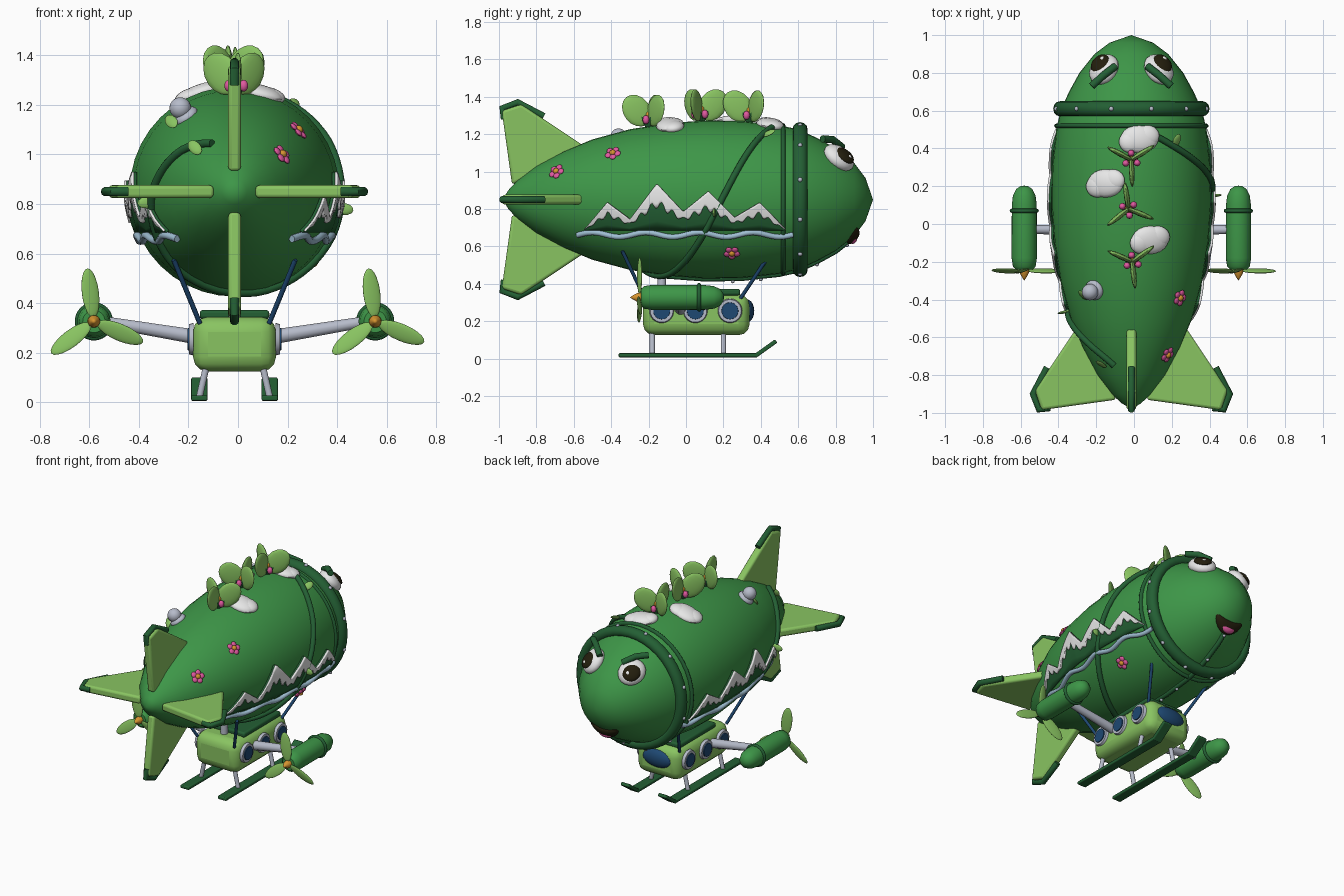
import bpy, bmesh
from math import pi, sin, cos, radians, sqrt
from mathutils import Matrix, Vector

if "Cube" in bpy.data.objects:
    bpy.data.objects.remove(bpy.data.objects["Cube"])

CX, AXIS = -0.014, 0.85


def material(name, *rgb):
    m = bpy.data.materials.new(name)
    m.use_nodes = True
    m.diffuse_color = (*rgb, 1)
    m.node_tree.nodes["Principled BSDF"].inputs["Base Color"].default_value = (*rgb, 1)
    return m


GREEN = material("leaf green", .047, .305, .064)
LIGHT = material("light green", .25, .55, .12)
DARK = material("dark green", .017, .115, .034)
WHITE = material("white", .82, .82, .82)
GREY = material("pale grey", .47, .5, .59)
RIVER = material("river blue", .35, .52, .65)
NAVY = material("navy", .013, .065, .17)
PINK = material("pink", .75, .1, .35)
ORANGE = material("orange", .68, .3, .03)
BLACK = material("dark brown", .017, .013, .004)


# ---- helpers ----
def smooth(o, angle=40):
    bpy.ops.object.select_all(action='DESELECT')
    o.select_set(True)
    bpy.context.view_layer.objects.active = o
    bpy.ops.object.shade_smooth_by_angle(angle=radians(angle))


def add(name, bm, mat):
    bmesh.ops.recalc_face_normals(bm, faces=bm.faces)
    me = bpy.data.meshes.new(name)
    bm.to_mesh(me)
    bm.free()
    me.materials.append(mat)
    o = bpy.data.objects.new(name, me)
    bpy.context.collection.objects.link(o)
    smooth(o)
    return o


def bevel(o, width, segments=3):
    b = o.modifiers.new("round", 'BEVEL')
    b.width, b.segments = width, segments
    return o


def at(x, y, z):
    return Matrix.Translation((CX + x, y, z))


def balls(name, mat, items, seg=20):
    bm = bmesh.new()
    for m, size in items:
        bmesh.ops.create_uvsphere(bm, u_segments=seg, v_segments=seg // 2, radius=1,
                                  matrix=m @ Matrix.Diagonal((*size, 1)))
    return add(name, bm, mat)


def box(name, mat, loc, size, width):
    bm = bmesh.new()
    bmesh.ops.create_cube(bm, size=1, matrix=at(*loc) @ Matrix.Diagonal((*size, 1)))
    return bevel(add(name, bm, mat), width)


def tube(name, mat, points, r, r_end=None):
    cu = bpy.data.curves.new(name, 'CURVE')
    cu.dimensions, cu.bevel_depth, cu.bevel_resolution, cu.use_fill_caps = '3D', r, 3, True
    cu.materials.append(mat)
    s = cu.splines.new('POLY')
    s.points.add(len(points) - 1)
    for i, (p, q) in enumerate(zip(s.points, points)):
        p.co = (q[0] + CX, q[1], q[2], 1)
        p.radius = 1 + ((r_end or r) / r - 1) * i / (len(points) - 1)
    o = bpy.data.objects.new(name, cu)
    bpy.context.collection.objects.link(o)
    bpy.ops.object.select_all(action='DESELECT')
    o.select_set(True)
    bpy.context.view_layer.objects.active = o
    bpy.ops.object.convert(target='MESH')
    o = bpy.context.object
    o.data.materials.clear()
    o.data.materials.append(mat)
    smooth(o, 50)


def lathe(name, mat, profile, x=0, z=AXIS, seg=40):
    """Spin (y, radius) pairs round an axis along y."""
    bm = bmesh.new()
    rings = [[bm.verts.new((CX + x + r * sin(a), y, z + r * cos(a)))
              for a in (2 * pi * k / seg for k in range(seg))] for y, r in profile]
    for a, b in zip(rings, rings[1:]):
        for k in range(seg):
            n = (k + 1) % seg
            bm.faces.new((a[k], a[n], b[n], b[k]))
    bmesh.ops.remove_doubles(bm, verts=bm.verts, dist=1e-5)
    add(name, bm, mat)


def ring(name, mat, y, major, width, thick, x=0, z=AXIS):
    prof = [(y + width * cos(t), major + thick * sin(t)) for t in (k * pi / 6 for k in range(13))]
    lathe(name, mat, prof, x, z)


# ---- hull ----
HULL = [(-.98, 0), (-.95, .05), (-.9, .105), (-.8, .18), (-.65, .26), (-.5, .322), (-.3, .376),
        (-.1, .408), (.1, .423), (.3, .42), (.5, .398), (.6, .375), (.7, .33), (.8, .275),
        (.9, .195), (.96, .115), (1, 0)]


def lerp(table, t):
    for (a, u), (b, v) in zip(table, table[1:]):
        if t <= b:
            return u + (v - u) * (t - a) / (b - a)
    return table[-1][1]


def rad(y):
    return lerp(HULL, y)


def skin(y, deg, lift=0):
    t, r = radians(deg), rad(y) + lift
    return Vector((r * sin(t), y, AXIS + r * cos(t)))


def frame(y, deg, lift=0):
    """Local z points out of the hull, local y runs towards the nose."""
    t, slope = radians(deg), (rad(y + .03) - rad(y - .03)) / .06
    n = Vector((sin(t), -slope, cos(t))).normalized()
    f = Vector((slope * sin(t), 1, slope * cos(t))).normalized()
    p = skin(y, deg) + n * lift
    m = Matrix((f.cross(n), f, n)).transposed().to_4x4()
    return at(*p) @ m


def shift(m, x, y, z):
    return m @ Matrix.Translation((x, y, z))


lathe("hull", GREEN, HULL)
ring("collar", DARK, .61, .378, .04, .036)
ring("thin_band", DARK, .52, .393, .012, .016)
balls("collar_rivets", GREY, [(at(*skin(.61, a, .04)), (.013,) * 3) for a in range(15, 375, 30)], 10)
tube("keel_strap", DARK, [skin(y / 50, 180) for y in range(-5, 44)], .016)
balls("keel_rivets", GREY, [(at(*skin(y, 180, .016)), (.011,) * 3) for y in (.25, .4, .7, .86)], 10)

# ---- climbing vine with leaves ----
tube("vine", DARK, [skin(.46 - 1.21 * k / 60, 20 + 315 * k / 60, .008) for k in range(61)], .017)
for y, a, tilt in ((.44, 34, .6), (.15, 99, 1.5), (-.46, 263, 1.5), (-.37, 318, .6), (-.73, 318, .6)):
    balls("vine_leaf", LIGHT, [(frame(y, a, .025) @ Matrix.Rotation(tilt, 4, 'X'),
                                (.024, .038, .008))], 12)

# ---- tail fins ----
FIN = [(.27, -.52), (.51, -.88), (.475, -.985), (.08, -.93)]
CAP = [(.43, -.972), (.49, -.982), (.52, -.9), (.445, -.76)]
for i, name in enumerate(("top", "left", "bottom", "right")):
    s, c = round(sin(i * pi / 2)), round(cos(i * pi / 2))
    bm = bmesh.new()
    sides = [[bm.verts.new((CX + r * s + h * c, y, AXIS + r * c - h * s)) for r, y in FIN]
             for h in (-.026, .026)]
    for f in sides:
        bm.faces.new(f)
    for k in range(4):
        n = (k + 1) % 4
        bm.faces.new((sides[0][k], sides[0][n], sides[1][n], sides[1][k]))
    bevel(add(name + "_fin", bm, LIGHT), .015)
    tube(name + "_fin_cap", DARK, [(r * s, y, AXIS + r * c) for r, y in CAP], .019)

# ---- mountains and river on both flanks ----
RIDGE = [(-.54, .695), (-.42, .835), (-.3, .745), (-.155, .935), (-.015, .785), (.12, .895),
         (.26, .755), (.395, .835), (.53, .695)]


def flank(y, z, side, lift):
    return (side * sqrt((rad(y) + lift) ** 2 - (z - AXIS) ** 2), y, z)


def strip(name, mat, side, low, lift):
    bm = bmesh.new()
    cols = []
    for k in range(108):
        y = -.54 + k * .01
        top = lerp(RIDGE, y)
        cols.append([bm.verts.new(Vector(flank(y, low(y, top) + (top - low(y, top)) * j / 5, side, lift))
                                  + Vector((CX, 0, 0))) for j in range(6)])
    for a, b in zip(cols, cols[1:]):
        for j in range(5):
            bm.faces.new((a[j], b[j], b[j + 1], a[j + 1]))
    m = add(name, bm, mat).modifiers.new("thick", 'SOLIDIFY')
    m.thickness, m.offset = .012, 0


for side, name in ((1, "left"), (-1, "right")):
    strip(name + "_mountains", DARK, side, lambda y, t: .688, .008)
    strip(name + "_snow", WHITE, side,
          lambda y, t: t - .42 * (t - .685) * (1 + .25 * sin(y * 110)), .018)
    tube(name + "_river", RIVER, [flank(y, .662 + .012 * sin(y * 22), side, .01)
                                  for y in (-.58 + k * .0192 for k in range(61))], .015)

# ---- face ----
for side in (1, -1):
    eye = frame(.815, side * 33, .005)
    balls("eye", WHITE, [(eye, (.082, .093, .05))])
    balls("pupil", BLACK, [(shift(eye, side * .01, .012, .034), (.054, .06, .024))])
    balls("glint", WHITE, [(shift(eye, side * .01 + .012, .034, .053), (.012, .012, .006))], 10)
    tube("brow", DARK, [(side * .085, .835, 1.13), (side * .15, .785, 1.17), (side * .21, .73, 1.175)], .02)
mouth = frame(.9, 180)
for name, mat, loc, size in (("mouth", BLACK, (0, -.01, 0), (.105, .045, .022)),
                             ("tongue", PINK, (0, -.02, .012), (.05, .022, .016))):
    o = balls(name, mat, [(Matrix.Translation(loc), size)])
    for v in o.data.vertices:
        x = v.co.x
        v.co.y += 4 * x * x
        v.co.z -= 2 * x * x
    o.data.transform(mouth)

# ---- garden on top ----
for y, x, turn in ((.34, 0, 32), (.08, -.015, 98), (-.2, .005, 36)):
    base = at(x, y, AXIS + rad(y))
    for k in range(3):
        leaf = base @ Matrix.Rotation(radians(turn + 120 * k), 4, 'Z') @ Matrix.Rotation(.65, 4, 'Y')
        balls("leaf", LIGHT, [(shift(leaf, 0, 0, .105), (.072, .015, .092))], 16)
        a, b = leaf @ Vector((0, 0, 0)), leaf @ Vector((0, 0, .14))
        tube("leaf_vein", DARK, [(p.x - CX, p.y, p.z) for p in (a, b)], .017, .009)
    balls("blossom", PINK, [(shift(base, .035 * cos(t), .035 * sin(t), .035), (.018, .018, .024))
                            for t in (radians(turn + 60 + 120 * k) for k in range(3))], 12)
    balls("blossom_heart", ORANGE, [(shift(base, 0, 0, .06), (.02, .02, .025))], 12)
for y, a in ((.45, 6), (.215, -19), (-.085, 14)):
    m = frame(y, a)
    balls("cloud", WHITE, [(m, (.1, .075, .035)), (shift(m, .04, .015, 0), (.068, .06, .032)),
                           (shift(m, -.045, -.015, 0), (.064, .06, .032))])
vent = frame(-.35, -33)
balls("vent", GREY, [(vent, (.054, .054, .03)), (shift(vent, 0, 0, .04), (.044, .044, .044))])
for y, a in ((-.39, 46), (-.69, 52), (.245, 132)):
    m = frame(y, a, .006)
    balls("flower", PINK, [(shift(m, .027 * cos(t), .027 * sin(t), 0), (.018, .018, .009))
                           for t in (2 * pi * k / 5 for k in range(5))], 12)
    balls("flower_heart", ORANGE, [(shift(m, 0, 0, .005), (.017, .017, .014))], 12)

# ---- gondola ----
box("gondola", LIGHT, (0, .055, .235), (.335, .57, .22), .06)
box("gondola_roof", DARK, (0, .09, .355), (.28, .4, .035), .012)
balls("windshield", NAVY, [(at(0, .325, .255), (.115, .04, .062))])
tube("hanger", GREY, [(0, -.13, .33), (0, -.13, .47)], .024)
for side in (1, -1):
    for y in (-.13, .05, .235):
        for name, mat, r, d in (("window_frame", GREY, .066, .018), ("window", NAVY, .048, .024)):
            bm = bmesh.new()
            bmesh.ops.create_cone(bm, cap_ends=True, segments=24, radius1=r, radius2=r * .92, depth=d,
                                  matrix=at(side * (.165 + d / 2), y, .255)
                                  @ Matrix.Rotation(side * pi / 2, 4, 'Y'))
            add(name, bm, mat)
    for y0, y1 in ((-.34, -.22), (.46, .29)):
        tube("stay", NAVY, [(side * .245, y0, .575), (side * .14, y1, .32)], .01)

    # landing skids
    box("skid", DARK, (side * .142, .01, .018), (.065, .74, .022), .006)
    o = box("skid_tip", DARK, (0, 0, 0), (.065, .14, .022), .006)
    o.data.transform(Matrix.Translation((-CX, 0, 0)))
    o.matrix_world = at(side * .142, .425, .053) @ Matrix.Rotation(.62, 4, 'X')
    for y in (-.18, .2):
        tube("skid_leg", GREY, [(side * .115, y, .14), (side * .142, y, .02)], .014)

    # engine pods
    px, pz = side * .567, .327
    tube("engine_arm", GREY, [(side * .16, -.03, .265), (px, -.03, .332)], .031, .022)
    lathe("engine_pod", GREEN, [(-.24, 0), (-.24, .045), (-.225, .06), (-.18, .067), (.1, .066),
                                (.15, .06), (.185, .043), (.2, .02), (.203, 0)], px, pz, 28)
    ring("pod_band", DARK, .07, .066, .011, .011, px, pz)
    lathe("spinner", ORANGE, [(-.3, 0), (-.285, .01), (-.26, .024), (-.235, .026), (-.235, 0)], px, pz, 20)
    blades = []
    for a in (97, 217, 337):
        m = at(px, -.248, pz) @ Matrix.Rotation(-radians(a), 4, 'Y')
        blades.append((shift(m, .115, 0, 0) @ Matrix.Rotation(.3, 4, 'X'), (.1, .009, .036)))
    balls("propeller", LIGHT, blades)
